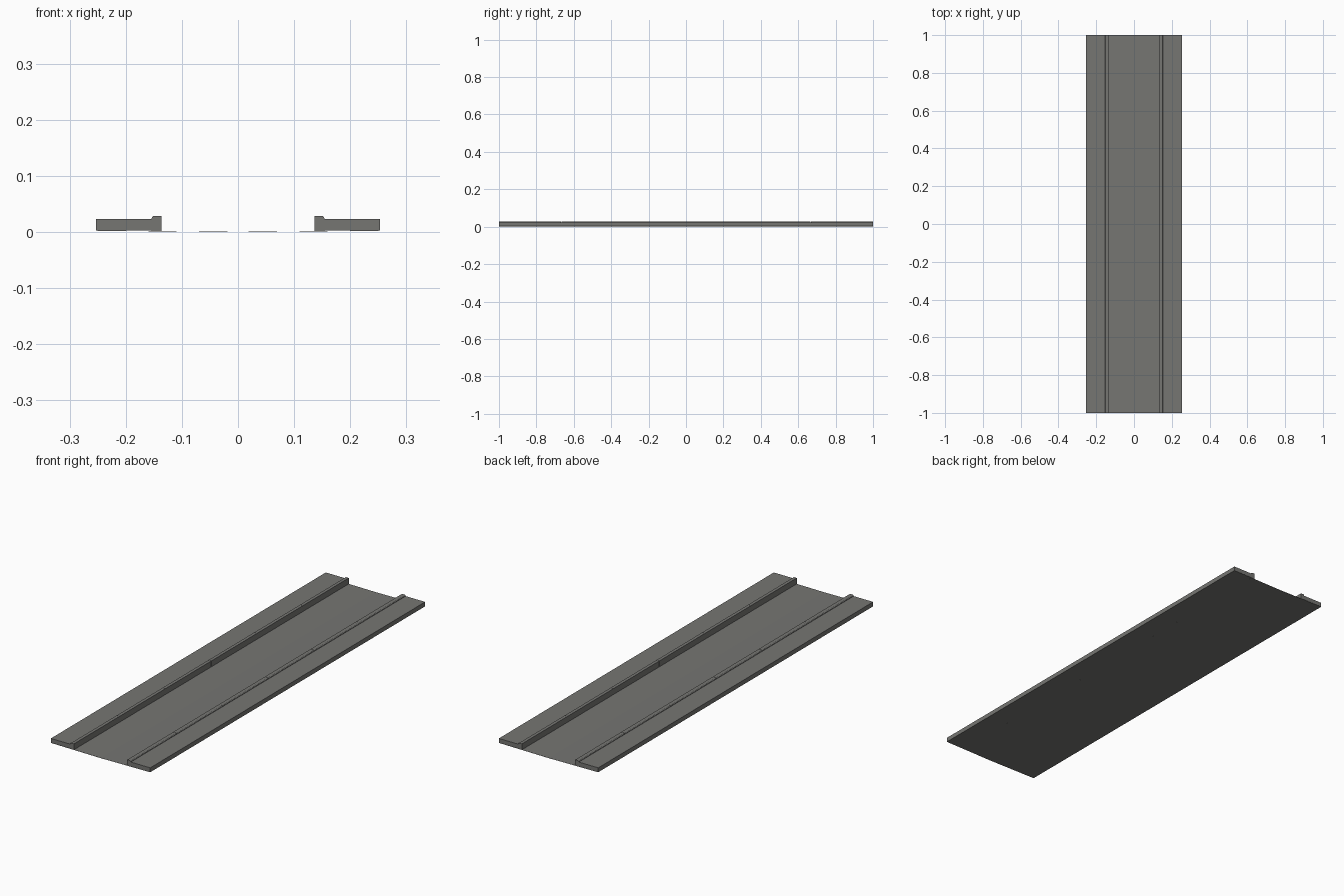
import bpy, bmesh, math

if "Cube" in bpy.data.objects:
    bpy.data.objects.remove(bpy.data.objects["Cube"])

HALF_W = 0.253
SEGMENTS = 6

grey = bpy.data.materials.new("concrete grey")
grey.diffuse_color = (0.18, 0.18, 0.17, 1)
grey.use_nodes = True
grey.node_tree.nodes["Principled BSDF"].inputs["Base Color"].default_value = grey.diffuse_color


def extrude(name, profile, y0, y1):
    """Solid made from an x,z profile swept along y."""
    bm = bmesh.new()
    face = bm.faces.new([bm.verts.new((x, y0, z)) for x, z in profile])
    res = bmesh.ops.extrude_face_region(bm, geom=[face])
    verts = [g for g in res["geom"] if isinstance(g, bmesh.types.BMVert)]
    bmesh.ops.translate(bm, verts=verts, vec=(0, y1 - y0, 0))
    bmesh.ops.recalc_face_normals(bm, faces=bm.faces[:])
    me = bpy.data.meshes.new(name)
    bm.to_mesh(me)
    bm.free()
    me.materials.append(grey)
    ob = bpy.data.objects.new(name, me)
    bpy.context.collection.objects.link(ob)
    return ob


# Road bed: thin plate, dipping slightly to the middle
extrude("road_bed", [(-HALF_W, 0.0025), (0, 0), (HALF_W, 0.0025),
                     (HALF_W, 0.003), (0, 0.0005), (-HALF_W, 0.003)], -1, 1)

# Curb profile with its outer top corner rounded
R = 0.005
arc = [(0.154 - R + R * math.cos(a), 0.029 - R + R * math.sin(a))
       for a in (math.pi / 2 * i / 5 for i in range(6))]
curb = [(0.136, 0.0015), (0.154, 0.0015)] + arc + [(0.136, 0.029)]
slab = [(0.154, 0.003), (HALF_W, 0.003), (HALF_W, 0.023), (0.154, 0.023)]

for side, s in (("left", -1), ("right", 1)):
    # Raised footpath
    extrude(side + "_footpath", [(s * x, z) for x, z in slab], -1, 1)
    # Curb stones with hairline joints
    step = 2 / SEGMENTS
    for i in range(SEGMENTS):
        y0 = -1 + i * step + (0.0005 if i else 0)
        y1 = -1 + (i + 1) * step - (0.0005 if i < SEGMENTS - 1 else 0)
        extrude(f"{side}_curb_{i + 1}", [(s * x, z) for x, z in curb], y0, y1)
